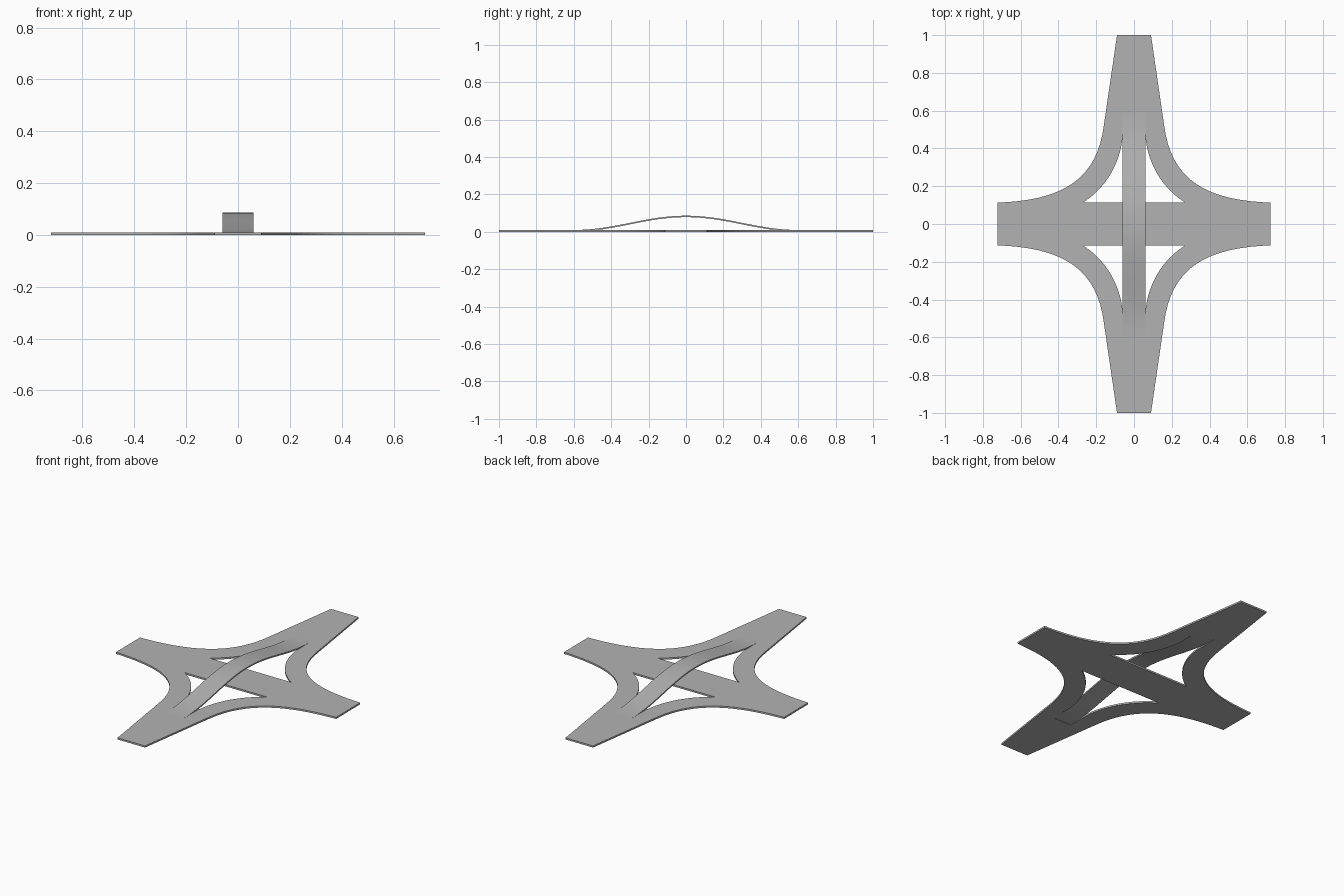
import bpy, bmesh, math
from mathutils import Vector
from mathutils.geometry import interpolate_bezier

cube = bpy.data.objects.get("Cube")
if cube:
    bpy.data.objects.remove(cube, do_unlink=True)

THICK = 0.01
BRIDGE_HALF = 0.06
BRIDGE_END = 0.6

concrete = bpy.data.materials.new("concrete_grey")
concrete.use_nodes = True
grey = (0.45, 0.45, 0.45, 1)
concrete.diffuse_color = grey
concrete.node_tree.nodes["Principled BSDF"].inputs["Base Color"].default_value = grey


def make_object(name, bm):
    mesh = bpy.data.meshes.new(name)
    bm.normal_update()
    bm.to_mesh(mesh)
    bm.free()
    mesh.materials.append(concrete)
    obj = bpy.data.objects.new(name, mesh)
    bpy.context.collection.objects.link(obj)
    return obj


def curve(*points, steps=20):
    return [tuple(p)[:2] for p in interpolate_bezier(*[Vector((x, y, 0)) for x, y in points], steps)]


# Ground roads with curved slip roads: one quarter, mirrored both ways
outer = curve((0.16, 0.52), (0.20, 0.20), (0.43, 0.125), (0.722, 0.113))
inner = curve((0.27, 0.114), (0.165, 0.18), (0.075, 0.30), (BRIDGE_HALF, 0.465))
outline = [(0, 0), (0.722, 0)] + outer[::-1] + [(0.09, 1), (0, 1)]
outline += [(0, BRIDGE_END), (BRIDGE_HALF, BRIDGE_END)] + inner[::-1] + [(0, 0.114)]
bm = bmesh.new()
bm.faces.new([bm.verts.new((x, y, THICK)) for x, y in outline])
bmesh.ops.triangulate(bm, faces=bm.faces[:])
roads = make_object("ground_roads", bm)
mirror = roads.modifiers.new("mirror", 'MIRROR')
mirror.use_axis = (True, True, False)
slab = roads.modifiers.new("slab", 'SOLIDIFY')
slab.thickness = THICK
slab.offset = -1

# Arched overpass deck following a smooth rise and fall
bm = bmesh.new()
rows = []
for i in range(41):
    y = BRIDGE_END * (i / 20 - 1)
    z = THICK + 0.0765 * (1 + math.cos(math.pi * y / BRIDGE_END)) / 2
    rows.append([bm.verts.new((x, y, z)) for x in (-BRIDGE_HALF, BRIDGE_HALF)])
for a, b in zip(rows, rows[1:]):
    bm.faces.new((a[0], a[1], b[1], b[0]))
deck = make_object("overpass_deck", bm)
slab = deck.modifiers.new("slab", 'SOLIDIFY')
slab.thickness = 0.008
slab.offset = -1

# Smooth the arch while keeping the slab edges crisp
bpy.ops.object.select_all(action='DESELECT')
deck.select_set(True)
bpy.context.view_layer.objects.active = deck
bpy.ops.object.modifier_apply(modifier="slab")
bpy.ops.object.shade_smooth_by_angle(angle=math.radians(30))
